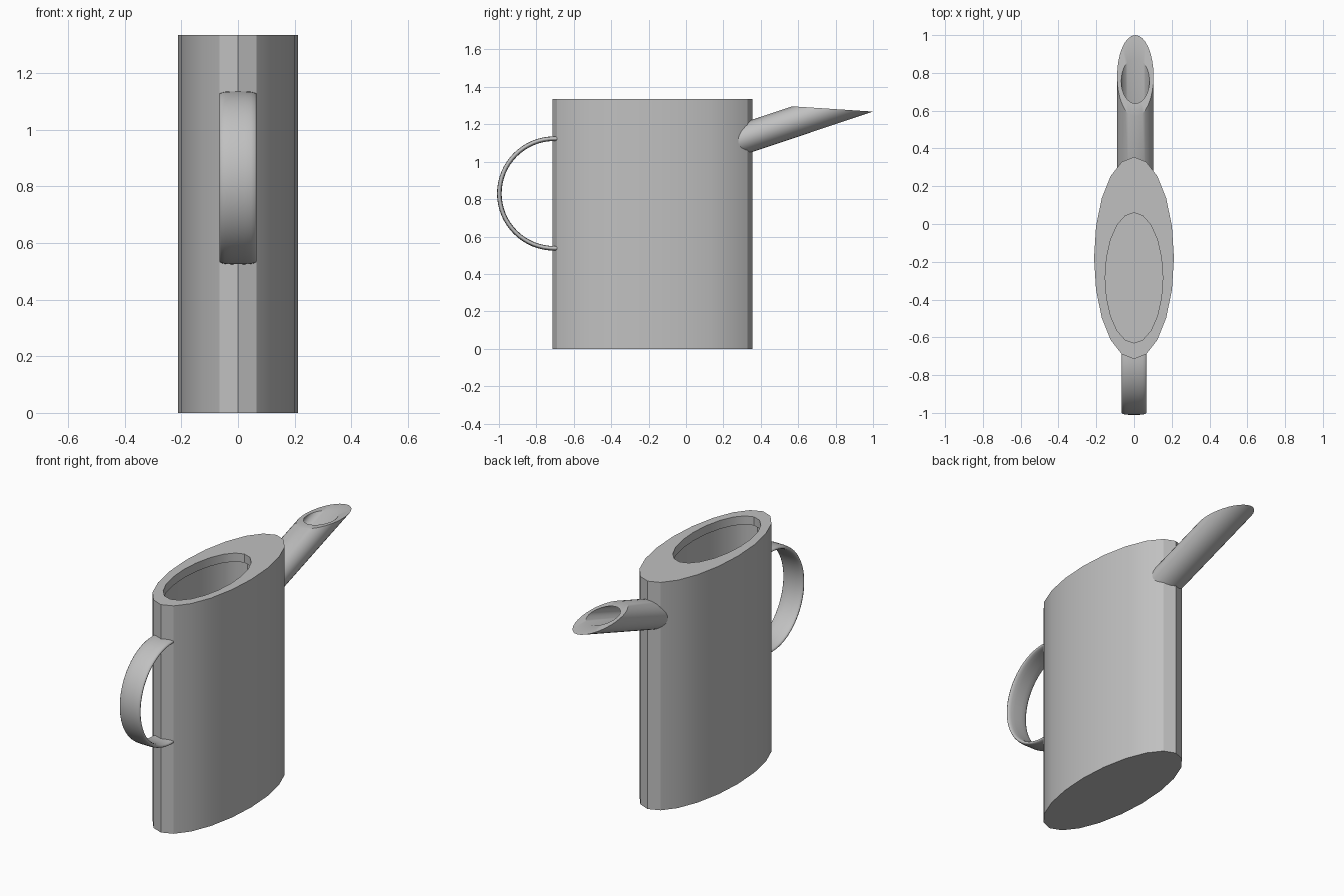
import bpy
import bmesh
import math
from mathutils import Vector

if "Cube" in bpy.data.objects:
    bpy.data.objects.remove(bpy.data.objects["Cube"], do_unlink=True)

grey = bpy.data.materials.new("plain grey")
grey.use_nodes = True
grey.diffuse_color = (0.53, 0.53, 0.53, 1)
grey.node_tree.nodes["Principled BSDF"].inputs["Base Color"].default_value = grey.diffuse_color


def loft(name, rings, sharp=30):
    """Skin a sequence of equal rings and cap both ends."""
    bm = bmesh.new()
    loops = [[bm.verts.new(p) for p in ring] for ring in rings]
    for a, b in zip(loops, loops[1:]):
        for i in range(len(a)):
            j = (i + 1) % len(a)
            bm.faces.new((a[i], a[j], b[j], b[i]))
    bm.faces.new(loops[0][::-1])
    bm.faces.new(loops[-1])
    bmesh.ops.recalc_face_normals(bm, faces=bm.faces)
    mesh = bpy.data.meshes.new(name)
    bm.to_mesh(mesh)
    bm.free()
    mesh.materials.append(grey)
    obj = bpy.data.objects.new(name, mesh)
    bpy.context.collection.objects.link(obj)
    bpy.ops.object.select_all(action="DESELECT")
    obj.select_set(True)
    bpy.context.view_layer.objects.active = obj
    bpy.ops.object.shade_smooth_by_angle(angle=math.radians(sharp))
    return obj


def ellipse(center, u, v, count):
    """Points around an ellipse with half-axes u and v."""
    steps = [math.tau * i / count for i in range(count)]
    return [Vector(center) + u * math.cos(t) + v * math.sin(t) for t in steps]


X, Y, Z = Vector((1, 0, 0)), Vector((0, 1, 0)), Vector((0, 0, 1))


def level(y, z, rx, ry):
    return ellipse((0, y, z), X * rx, Y * ry, 20)


# Body: oval wall, flat top with an offset opening, lip and cavity
TOP = 1.335
loft("body", [
    level(-0.18, 0, 0.212, 0.535),
    level(-0.18, TOP, 0.212, 0.535),
    level(-0.285, TOP, 0.153, 0.345),
    level(-0.285, TOP - 0.05, 0.153, 0.345),
    level(-0.285, TOP - 0.05, 0.168, 0.375),
    level(-0.285, 0.05, 0.168, 0.375),
])

# Spout: slanted oval tube with an oblique mouth and a narrower bore
tilt = math.radians(18.5)
along = Vector((0, math.cos(tilt), math.sin(tilt)))
across = Vector((0, -math.sin(tilt), math.cos(tilt)))
middle = Vector((0.007, 0.565, 1.209))
mouth_point = Vector((0, 0.57, 1.296))
mouth_normal = Vector((0, 0.065, 1))


def to_mouth(ring):
    return [p + along * (mouth_normal.dot(mouth_point - p) / mouth_normal.dot(along))
            for p in ring]


outer = ellipse(middle - along * 0.36, X * 0.097, across * 0.082, 32)
bore = ellipse(middle - along * 0.25 + across * 0.01, X * 0.075, across * 0.045, 32)
loft("spout", [outer, to_mouth(outer), to_mouth(bore), bore])

# Handle: flat rounded strap swept along a half circle
rings = []
strap_path = [(Vector((0, -0.68, 0.83 + 0.293)), Z)]
for i in range(33):
    t = math.pi * i / 32
    radial = Vector((0, -math.sin(t), math.cos(t)))
    strap_path.append((Vector((0, -0.705, 0.83)) + radial * 0.293, radial))
strap_path.append((Vector((0, -0.68, 0.83 - 0.293)), -Z))
for center, radial in strap_path:
    ring = []
    for k in range(16):
        a = math.tau * (k + 0.5) / 16
        c, s = math.cos(a), math.sin(a)
        w = math.copysign(abs(c) ** 0.6, c) * 0.066
        h = math.copysign(abs(s) ** 0.8, s) * 0.0125
        ring.append(center + X * w + radial * h)
    rings.append(ring)
loft("handle", rings, 60)
